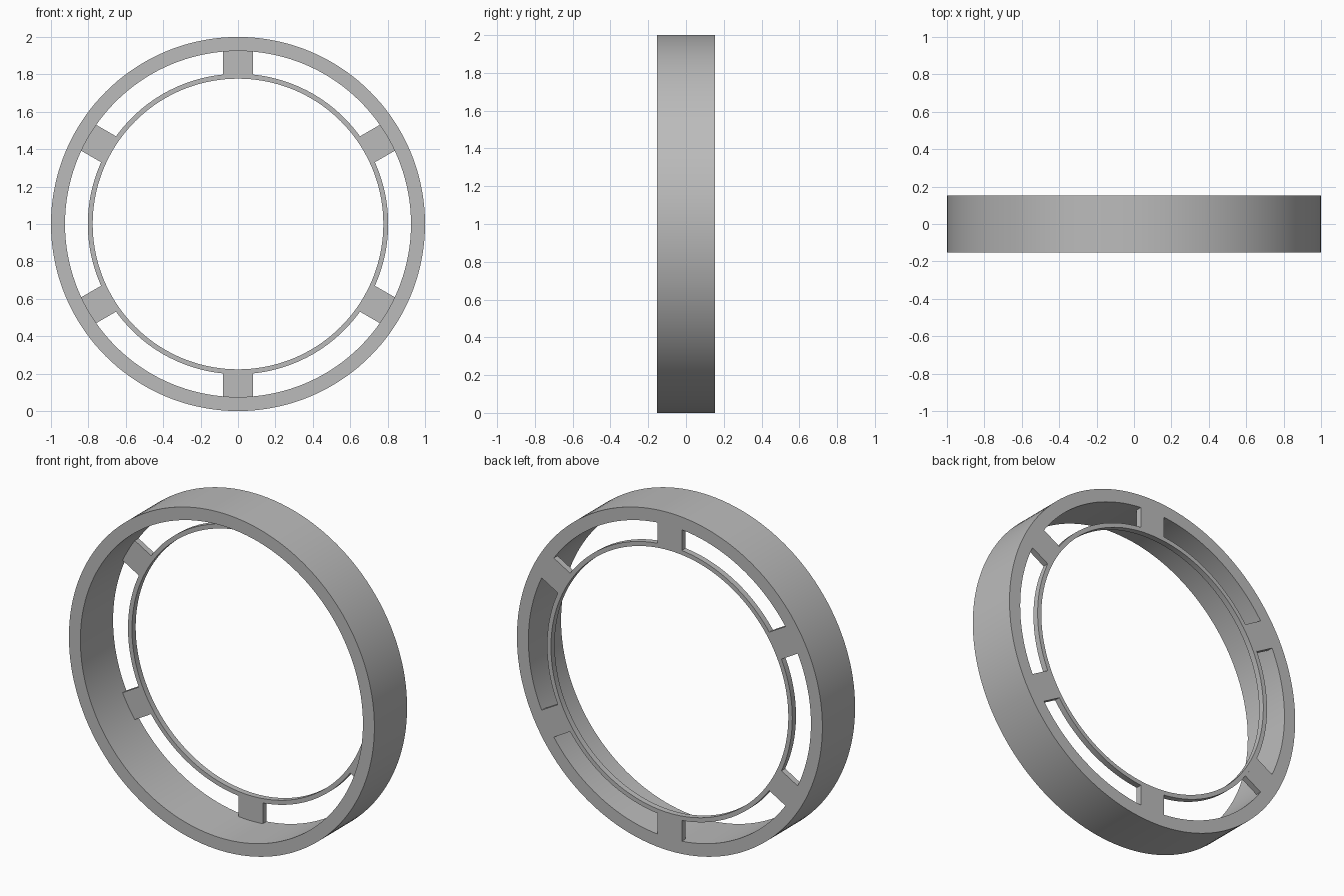
import bpy, bmesh, math
from mathutils import Matrix

cube = bpy.data.objects.get("Cube")
if cube:
    bpy.data.objects.remove(cube)

HALF = 0.153         # half the rim depth
WEB = 0.035          # thickness of the spokes and inner ring
RIM_OUT, RIM_IN = 1.0, 0.925
RING_OUT, RING_IN = 0.803, 0.777
SPOKE_HALF = 0.08
SEGMENTS = 144

grey = bpy.data.materials.new("plain grey")
grey.use_nodes = True
grey.diffuse_color = (0.5, 0.5, 0.5, 1)
grey.node_tree.nodes["Principled BSDF"].inputs["Base Color"].default_value = (0.5, 0.5, 0.5, 1)


def finish(name, bm):
    bmesh.ops.recalc_face_normals(bm, faces=bm.faces)
    mesh = bpy.data.meshes.new(name)
    bm.to_mesh(mesh)
    bm.free()
    mesh.materials.append(grey)
    obj = bpy.data.objects.new(name, mesh)
    bpy.context.collection.objects.link(obj)
    obj.location.z = RIM_OUT
    bpy.ops.object.select_all(action='DESELECT')
    obj.select_set(True)
    bpy.context.view_layer.objects.active = obj
    bpy.ops.object.shade_smooth_by_angle(angle=math.radians(30))
    return obj


def band(name, outer, inner, front, back):
    """Rectangular section swept around the y axis."""
    bm = bmesh.new()
    section = [(inner, front), (outer, front), (outer, back), (inner, back)]
    loops = []
    for i in range(SEGMENTS):
        a = math.tau * i / SEGMENTS
        loops.append([bm.verts.new((r * math.sin(a), y, r * math.cos(a))) for r, y in section])
    for i, loop in enumerate(loops):
        following = loops[(i + 1) % SEGMENTS]
        for j in range(4):
            k = (j + 1) % 4
            bm.faces.new((loop[j], loop[k], following[k], following[j]))
    return finish(name, bm)


def spoke(name, angle):
    """Parallel-sided tab whose ends follow the two rings."""
    bm = bmesh.new()
    xs = [SPOKE_HALF * t / 2 for t in range(-2, 3)]
    outline = [(x, math.sqrt(RIM_IN ** 2 - x * x)) for x in xs]
    outline += [(x, math.sqrt(RING_OUT ** 2 - x * x)) for x in reversed(xs)]
    face = bm.faces.new([bm.verts.new((x, HALF, z)) for x, z in outline])
    result = bmesh.ops.extrude_face_region(bm, geom=[face], use_keep_orig=True)
    moved = [v for v in result["geom"] if isinstance(v, bmesh.types.BMVert)]
    bmesh.ops.translate(bm, verts=moved, vec=(0, -WEB, 0))
    bm.transform(Matrix.Rotation(angle, 4, 'Y'))
    return finish(name, bm)


# Deep outer rim, and a thin ring flush with its back
band("outer_rim", RIM_OUT, RIM_IN, -HALF, HALF)
band("inner_ring", RING_OUT, RING_IN, HALF - WEB, HALF)

# Six tabs join the two
for n in range(6):
    spoke(f"spoke_{n + 1}", math.tau * n / 6)
